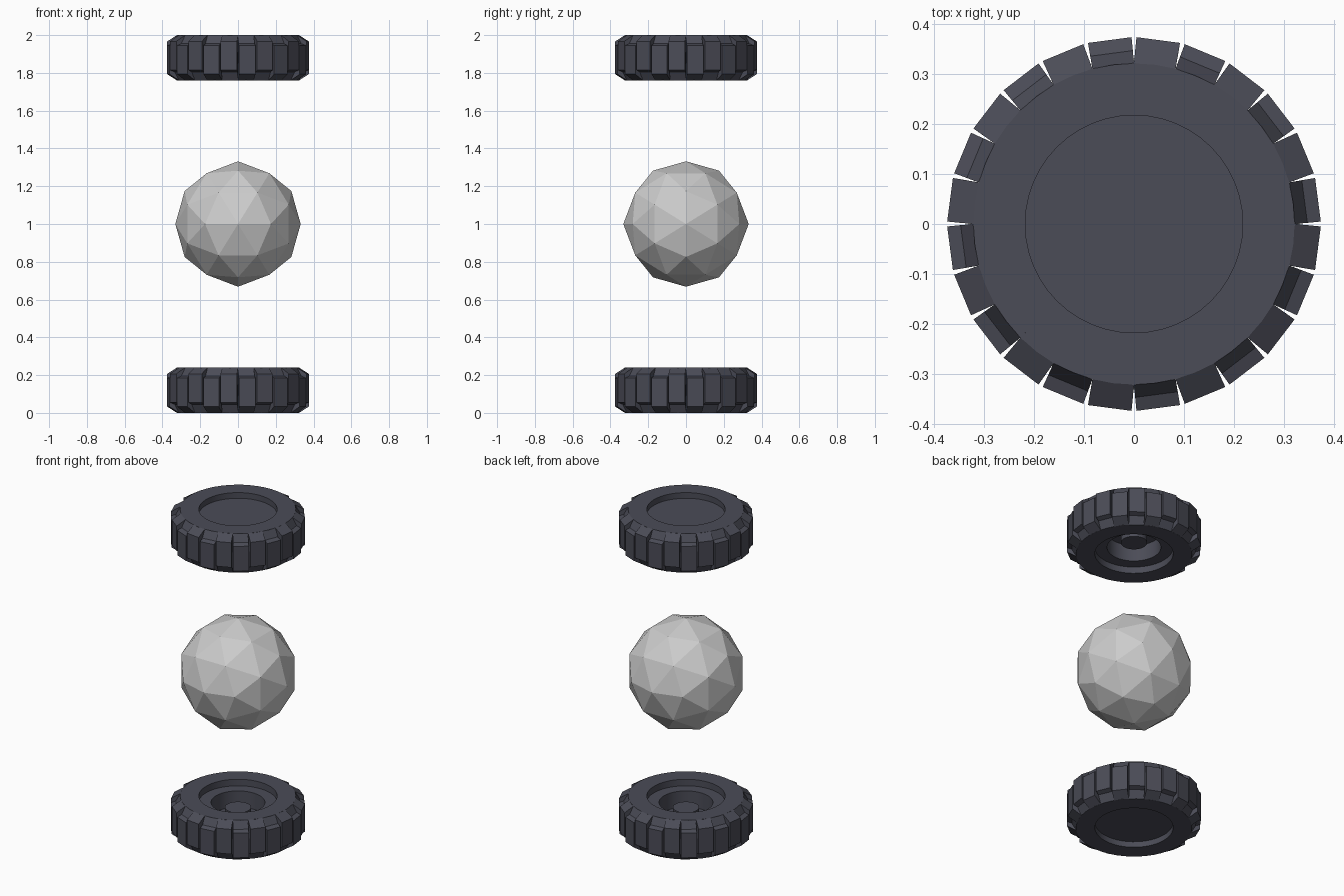
import bpy, bmesh
from math import pi, sin, cos, tan, radians
from mathutils import Vector, Matrix

if "Cube" in bpy.data.objects:
    bpy.data.objects.remove(bpy.data.objects["Cube"])

H = 0.24          # wheel thickness
LUGS = 24

rubber = bpy.data.materials.new("dark_rubber")
rubber.diffuse_color = (0.07, 0.072, 0.095, 1)
rubber.use_nodes = True
rubber.node_tree.nodes["Principled BSDF"].inputs["Base Color"].default_value = rubber.diffuse_color


def finish(bm, name, mat=None):
    bmesh.ops.recalc_face_normals(bm, faces=bm.faces)
    me = bpy.data.meshes.new(name)
    bm.to_mesh(me)
    bm.free()
    ob = bpy.data.objects.new(name, me)
    bpy.context.collection.objects.link(ob)
    if mat:
        me.materials.append(mat)
    return ob


def revolve(profile, segs, name, mat):
    bm = bmesh.new()
    vs = [bm.verts.new((r, 0, z)) for r, z in profile]
    es = [bm.edges.new(p) for p in zip(vs, vs[1:])]
    bmesh.ops.spin(bm, geom=vs + es, axis=(0, 0, 1), cent=(0, 0, 0),
                   angle=2 * pi, steps=segs)
    bmesh.ops.remove_doubles(bm, verts=bm.verts, dist=1e-4)
    return finish(bm, name, mat)


def add_lug(bm, angle, profile):
    # Extrude the lug cross-section sideways, widening slightly outwards
    rot = Matrix.Rotation(angle, 3, 'Z')
    sides = []
    for s in (-1, 1):
        row = []
        for r, z in profile:
            half = min(r * tan(pi / LUGS), 0.0422 + max(0, r - 0.32) * 0.035)
            row.append(bm.verts.new(rot @ Vector((r, s * half, z))))
        sides.append(row)
        bm.faces.new(row)
    n = len(profile)
    for i in range(n):
        j = (i + 1) % n
        bm.faces.new((sides[0][i], sides[0][j], sides[1][j], sides[1][i]))


def make_wheel(prefix, matrix):
    # Tyre body: shallow dish on one side, stepped hub well on the other
    body = revolve([(0, 0.035), (0.218, 0.035), (0.218, 0), (0.322, 0),
                    (0.322, H), (0.218, H), (0.218, 0.20), (0.15, 0.20),
                    (0.15, 0.10), (0.073, 0.10), (0.073, 0.17), (0, 0.17)],
                   48, prefix + "_tyre_body", rubber)
    # Offset tread lugs, alternately stepped on the upper and lower edge
    stepped_top = [(0.29, H), (0.32, H), (0.345, H - 0.045), (0.372, H - 0.055),
                   (0.372, 0.033), (0.32, 0), (0.29, 0)]
    stepped_bottom = [(r, H - z) for r, z in stepped_top]
    bm = bmesh.new()
    for i in range(LUGS):
        add_lug(bm, radians(7.5 + 15 * i), stepped_bottom if i % 2 else stepped_top)
    tread = finish(bm, prefix + "_tread_lugs", rubber)
    bpy.ops.object.select_all(action='DESELECT')
    body.select_set(True)
    bpy.context.view_layer.objects.active = body
    bpy.ops.object.shade_smooth_by_angle(angle=radians(30))
    for ob in (body, tread):
        ob.matrix_world = matrix


# Two wheels with their hub sides facing each other
make_wheel("lower_wheel", Matrix.Identity(4))
make_wheel("upper_wheel", Matrix.Translation((0, 0, 2)) @ Matrix.Rotation(pi, 4, 'X'))

# Faceted ball: icosahedron corners plus edge midpoints pushed onto the sphere
phi = (1 + 5 ** 0.5) / 2
corners = []
for a in (-1, 1):
    for b in (-phi, phi):
        corners += [Vector((0, a, b)).normalized(), Vector((a, b, 0)).normalized(),
                    Vector((b, 0, a)).normalized()]
points = list(corners)
for i, p in enumerate(corners):
    for q in corners[i + 1:]:
        if p.dot(q) > 0.4:
            points.append((p + q).normalized())
bm = bmesh.new()
for p in points:
    bm.verts.new(p * 0.332)
bmesh.ops.convex_hull(bm, input=bm.verts)
ball = finish(bm, "ball")
ball.location.z = 1
